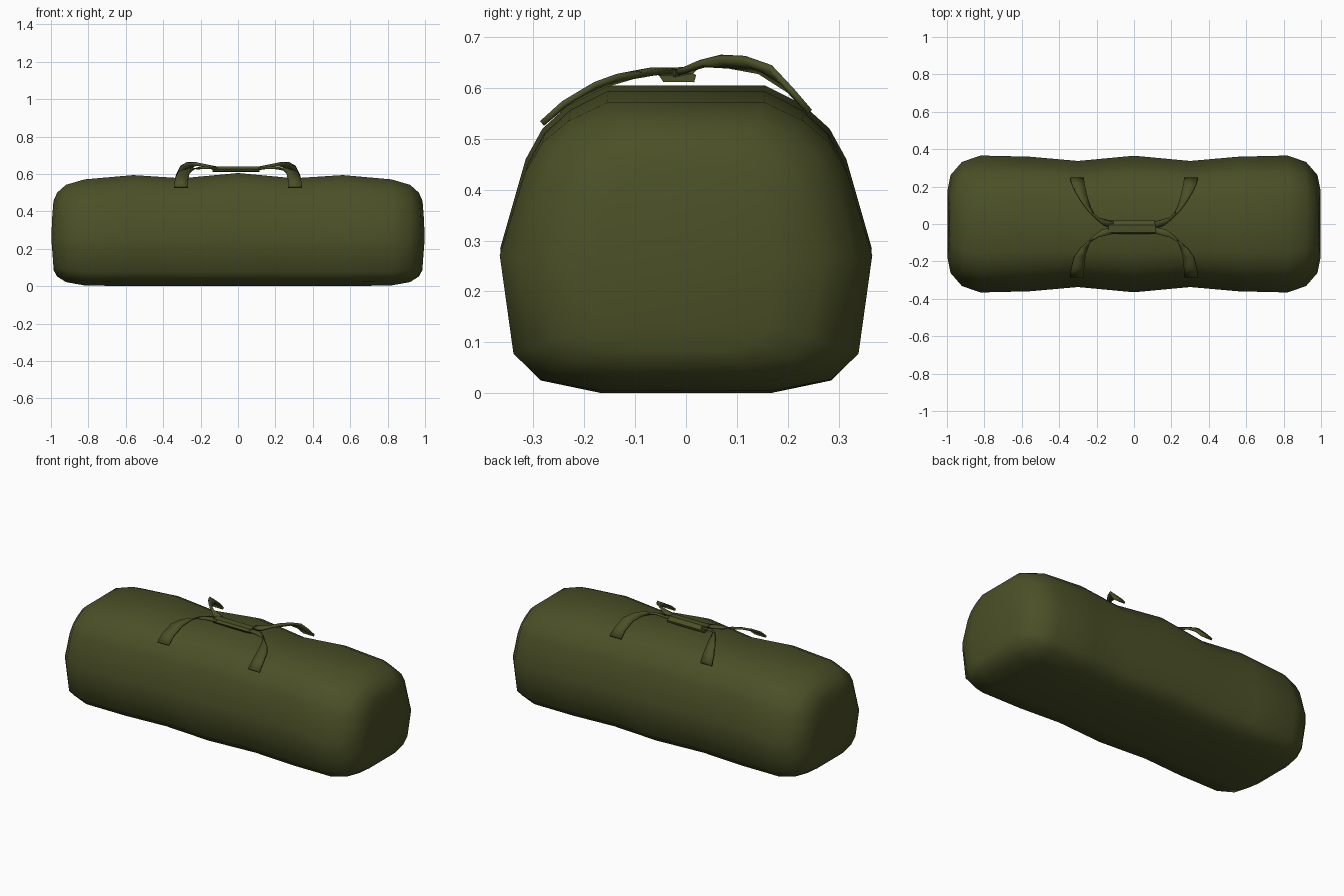
import bpy, bmesh
from mathutils import Vector

if "Cube" in bpy.data.objects:
    bpy.data.objects.remove(bpy.data.objects["Cube"])

olive = bpy.data.materials.new("olive canvas")
olive.diffuse_color = (0.070, 0.080, 0.020, 1)
olive.use_nodes = True
olive.node_tree.nodes["Principled BSDF"].inputs["Base Color"].default_value = olive.diffuse_color


def finish(name, bm, angle):
    bmesh.ops.recalc_face_normals(bm, faces=bm.faces)
    me = bpy.data.meshes.new(name)
    bm.to_mesh(me)
    bm.free()
    me.materials.append(olive)
    ob = bpy.data.objects.new(name, me)
    bpy.context.collection.objects.link(ob)
    bpy.ops.object.select_all(action='DESELECT')
    ob.select_set(True)
    bpy.context.view_layer.objects.active = ob
    bpy.ops.object.shade_smooth_by_angle(angle=angle)
    return ob


# Bag body: one half section (y, z) lofted through stations (x, half width, low z, high z)
half = [(0.165, 0), (0.285, 0.025), (0.338, 0.078), (0.365, 0.285), (0.315, 0.46),
        (0.282, 0.52), (0.230, 0.567), (0.155, 0.605)]
section = half + [(-y, z) for y, z in reversed(half)]
stations = [(0, 0.365, 0, 0.605), (0.30, 0.337, 0, 0.577), (0.56, 0.360, 0, 0.594),
            (0.82, 0.366, 0.004, 0.571), (0.92, 0.332, 0.022, 0.542),
            (0.967, 0.262, 0.052, 0.50), (0.985, 0.175, 0.085, 0.455)]
stations = [(-x, w, a, b) for x, w, a, b in reversed(stations[1:])] + stations

bm = bmesh.new()
rings = []
for x, w, lo, hi in stations:
    ring = []
    for y, z in section:
        zz = lo + z / 0.605 * (hi - lo)
        px = x
        if abs(x) > 0.95:  # end panels bulge at mid height
            px += (1 if x > 0 else -1) * 0.015 * max(0, 1 - abs(zz - 0.28) / 0.2)
        ring.append(bm.verts.new((px, y * w / 0.365, zz)))
    rings.append(ring)
n = len(section)
for a, b in zip(rings, rings[1:]):
    for i in range(n):
        j = (i + 1) % n
        bm.faces.new((a[i], a[j], b[j], b[i]))
# End panels as horizontal strips
for r in (rings[0], rings[-1]):
    for i in range(len(half) - 1):
        bm.faces.new((r[i], r[i + 1], r[n - 2 - i], r[n - 1 - i]))
finish("bag_body", bm, 1.0)

# Straps: centre point plus half-width vector (x, y, z, wx, wy, wz)
back = [(0.305, 0.243, 0.553, 0.037, 0, 0), (0.297, 0.205, 0.595, 0.034, 0.002, 0),
        (0.280, 0.155, 0.636, 0.029, 0.010, 0.004), (0.255, 0.100, 0.650, 0.022, 0.014, 0.008),
        (0.222, 0.050, 0.653, 0.016, 0.016, 0.009), (0.175, 0.012, 0.642, 0.010, 0.018, 0.008),
        (0.110, -0.008, 0.630, 0, 0.020, 0.004)]
front = [(0.305, -0.283, 0.530, 0.037, 0, 0), (0.302, -0.238, 0.569, 0.035, -0.002, 0),
         (0.290, -0.170, 0.606, 0.031, -0.008, 0), (0.265, -0.120, 0.622, 0.024, -0.014, 0),
         (0.230, -0.080, 0.630, 0.016, -0.018, 0), (0.180, -0.050, 0.634, 0.008, -0.020, 0),
         (0.110, -0.034, 0.630, 0, -0.018, 0)]


def strap(name, path, side):
    bm = bmesh.new()
    prev = None
    for x, y, z, wx, wy, wz in path:
        c, w = Vector((x * side, y, z)), Vector((wx * side, wy, wz))
        pair = (bm.verts.new(c - w), bm.verts.new(c + w))
        if prev:
            bm.faces.new((prev[0], prev[1], pair[1], pair[0]))
        prev = pair
    ob = finish(name, bm, 0.7)
    mod = ob.modifiers.new("thickness", 'SOLIDIFY')
    mod.thickness = 0.012
    mod.offset = 0


for side, label in ((-1, "left"), (1, "right")):
    strap("back_strap_" + label, back, side)
    strap("front_strap_" + label, front, side)

# Grip wrap joining the straps: flattened hexagonal tube
prof = [(-0.054, 0.626), (-0.045, 0.612), (0.016, 0.611), (0.020, 0.625),
        (-0.005, 0.641), (-0.045, 0.639)]
bm = bmesh.new()
ends = [[bm.verts.new((x, y, z)) for y, z in prof] for x in (-0.135, 0.115)]
for i in range(6):
    j = (i + 1) % 6
    bm.faces.new((ends[0][i], ends[0][j], ends[1][j], ends[1][i]))
bm.faces.new(ends[0])
bm.faces.new(ends[1])
finish("grip_wrap", bm, 0.6)
